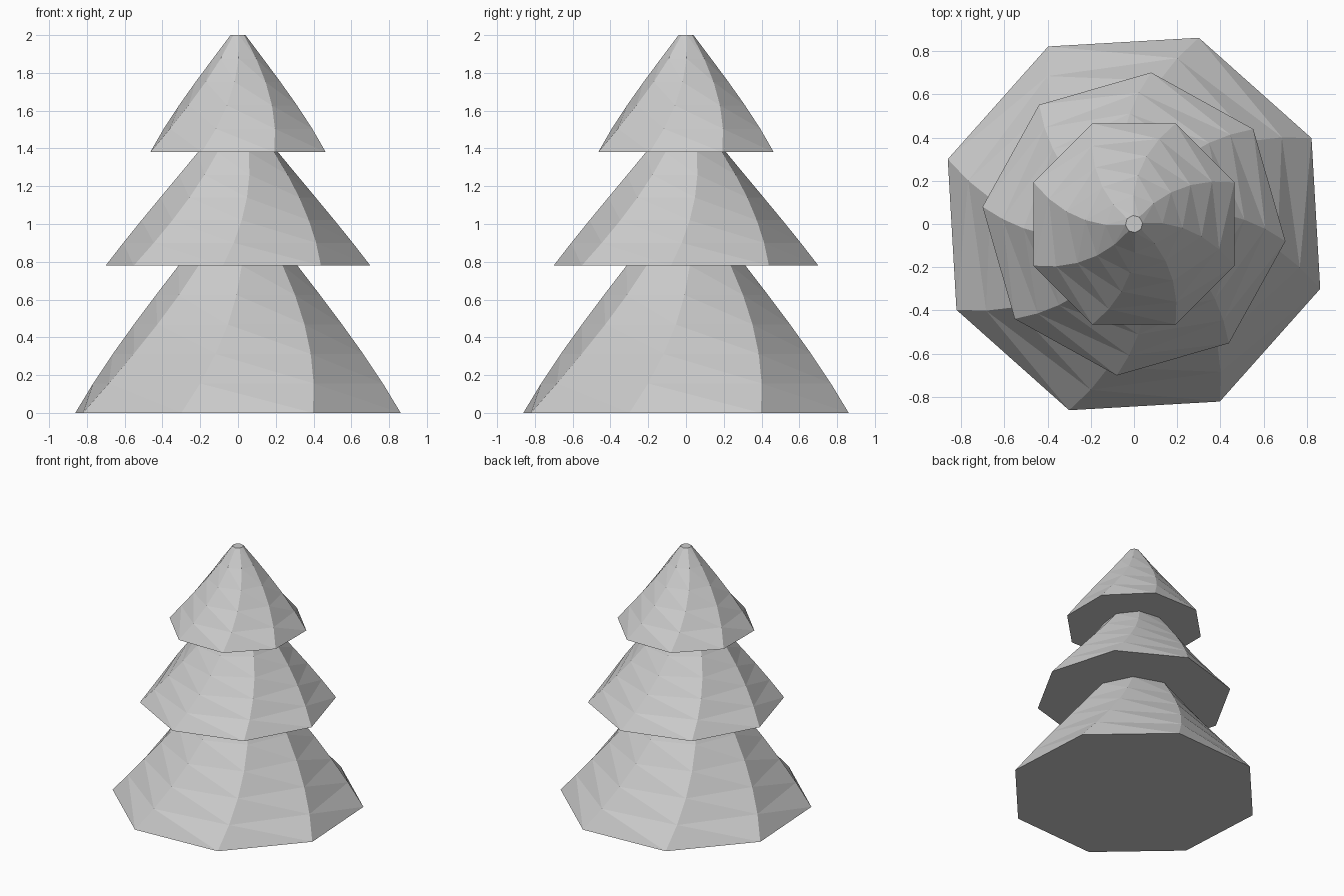
import bpy, bmesh
from math import cos, sin, radians

if "Cube" in bpy.data.objects:
    bpy.data.objects.remove(bpy.data.objects["Cube"])

SIDES = 8
SLICES = 5
# each tier: z bottom, z top, bottom radius, top radius, start angle, twist
TIERS = [
    (0.00, 0.78, 0.912, 0.315, 70.8, 22.8),
    (0.78, 1.38, 0.705, 0.22, 83.5, 21.8),
    (1.38, 2.00, 0.503, 0.04, 112.5, 30.0),
]

bm = bmesh.new()


def ring(z, r, angle):
    """One octagonal loop at height z."""
    return [bm.verts.new((r * cos(radians(angle + 360 * i / SIDES)),
                          r * sin(radians(angle + 360 * i / SIDES)), z))
            for i in range(SIDES)]


# twisted, tapering tiers stacked into one closed skin
rings = []
for z0, z1, r0, r1, a, twist in TIERS:
    for s in range(SLICES + 1):
        t = s / SLICES
        rings.append(ring(z0 + (z1 - z0) * t, r0 + (r1 - r0) * t, a + twist * t))

for low, high in zip(rings, rings[1:]):
    for i in range(SIDES):
        j = (i + 1) % SIDES
        bm.faces.new((low[i], low[j], high[i]))
        bm.faces.new((low[j], high[j], high[i]))

# flat base and flat tip
bm.faces.new(rings[0][::-1])
bm.faces.new(rings[-1])
bmesh.ops.recalc_face_normals(bm, faces=bm.faces[:])

mesh = bpy.data.meshes.new("tree_foliage")
bm.to_mesh(mesh)
bm.free()
tree = bpy.data.objects.new("tree_foliage", mesh)
bpy.context.collection.objects.link(tree)
